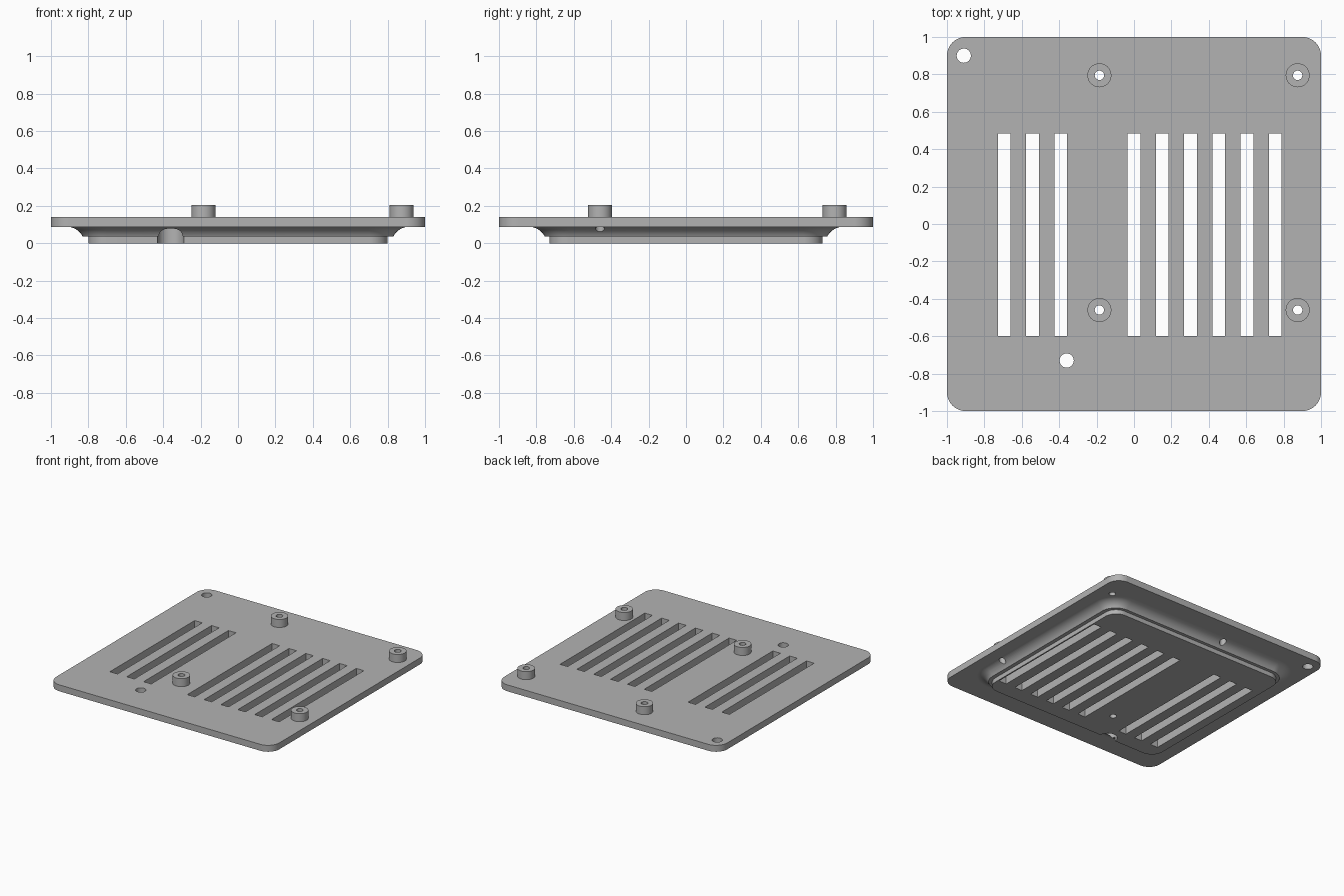
import bpy, bmesh, math

cube = bpy.data.objects.get("Cube")
if cube:
    bpy.data.objects.remove(cube, do_unlink=True)

# Single grey material
grey = bpy.data.materials.new("plain grey")
grey.use_nodes = True
colour = (0.45, 0.45, 0.45, 1)
grey.diffuse_color = colour
grey.node_tree.nodes["Principled BSDF"].inputs["Base Color"].default_value = colour

TOP = 0.14


def rounded_rect(hx, hy, r, z, steps=10):
    """Points of a rounded rectangle, counter-clockwise from above."""
    pts = []
    for k, (sx, sy) in enumerate(((1, 1), (-1, 1), (-1, -1), (1, -1))):
        for i in range(steps + 1):
            a = math.pi / 2 * (k + i / steps)
            pts.append((sx * (hx - r) + r * math.cos(a),
                        sy * (hy - r) + r * math.sin(a), z))
    return pts


def circle(x, y, r, z, n=40):
    return [(x + r * math.cos(math.tau * i / n),
             y + r * math.sin(math.tau * i / n), z) for i in range(n)]


def loft(name, loops, caps=True):
    """Skin a stack of matching loops into an object."""
    bm = bmesh.new()
    rings = [[bm.verts.new(p) for p in loop] for loop in loops]
    for a, b in zip(rings, rings[1:]):
        for i in range(len(a)):
            j = (i + 1) % len(a)
            bm.faces.new((a[i], a[j], b[j], b[i]))
    if caps:
        bm.faces.new(rings[0][::-1])
        bm.faces.new(rings[-1])
    mesh = bpy.data.meshes.new(name)
    bm.to_mesh(mesh)
    bm.free()
    mesh.materials.append(grey)
    ob = bpy.data.objects.new(name, mesh)
    bpy.context.collection.objects.link(ob)
    return ob


def select(ob):
    bpy.ops.object.select_all(action='DESELECT')
    ob.select_set(True)
    bpy.context.view_layer.objects.active = ob


def cut(target, cutter):
    select(target)
    mod = target.modifiers.new("cut", 'BOOLEAN')
    mod.operation = 'DIFFERENCE'
    mod.solver = 'EXACT'
    mod.object = cutter
    bpy.ops.object.modifier_apply(modifier=mod.name)
    bpy.data.objects.remove(cutter, do_unlink=True)


def drill(x, y, r, z0=-0.1, z1=0.3):
    return loft("drill", [circle(x, y, r, z0), circle(x, y, r, z1)])


# Cover plate: raised lower panel, small ledge, hollow fillet, flange
loops = [rounded_rect(0.80, 0.73, 0.10, 0),
         rounded_rect(0.80, 0.73, 0.10, 0.035)]
for i in range(11):
    a = math.radians(26 + 64 * i / 10)
    out = 0.03 + 0.094 * (math.cos(math.radians(26)) - math.cos(a))
    loops.append(rounded_rect(0.80 + out, 0.725 + out, 0.10 + out,
                              -0.006 + 0.094 * math.sin(a)))
loops += [rounded_rect(1, 1, 0.10, 0.088), rounded_rect(1, 1, 0.10, TOP)]
plate = loft("cover_plate", loops)

# Ventilation slots in two groups
for k in (*range(3), *range(3, 9)):
    x = -0.694 + 0.151 * k if k < 3 else 0.151 * (k - 3)
    slot = [(x - 0.034, -0.6), (x + 0.034, -0.6),
            (x + 0.034, 0.485), (x - 0.034, 0.485)]
    cut(plate, loft("slot", [[(*p, z) for p in slot] for z in (-0.1, 0.3)]))

# Mounting holes, the front one counterbored from below
cut(plate, drill(-0.91, 0.90, 0.038))
cut(plate, drill(-0.36, -0.73, 0.07, -0.1, 0.08))
cut(plate, drill(-0.36, -0.73, 0.038))

# Hollow standoffs with bores running on through the plate
parts = [plate]
for side, x in (("right", -0.185), ("left", 0.875)):
    for end, y in (("front", -0.46), ("back", 0.795)):
        cut(plate, drill(x, y, 0.025))
        parts.append(loft(f"{end}_{side}_standoff",
                          [circle(x, y, 0.064, TOP), circle(x, y, 0.064, 0.205),
                           circle(x, y, 0.025, 0.205), circle(x, y, 0.025, TOP)],
                          caps=False))

# Smooth curved walls, crisp edges
for ob in parts:
    select(ob)
    bpy.ops.object.shade_smooth_by_angle(angle=math.radians(30))
    weighted = ob.modifiers.new("even shading", 'WEIGHTED_NORMAL')
    weighted.keep_sharp = True
